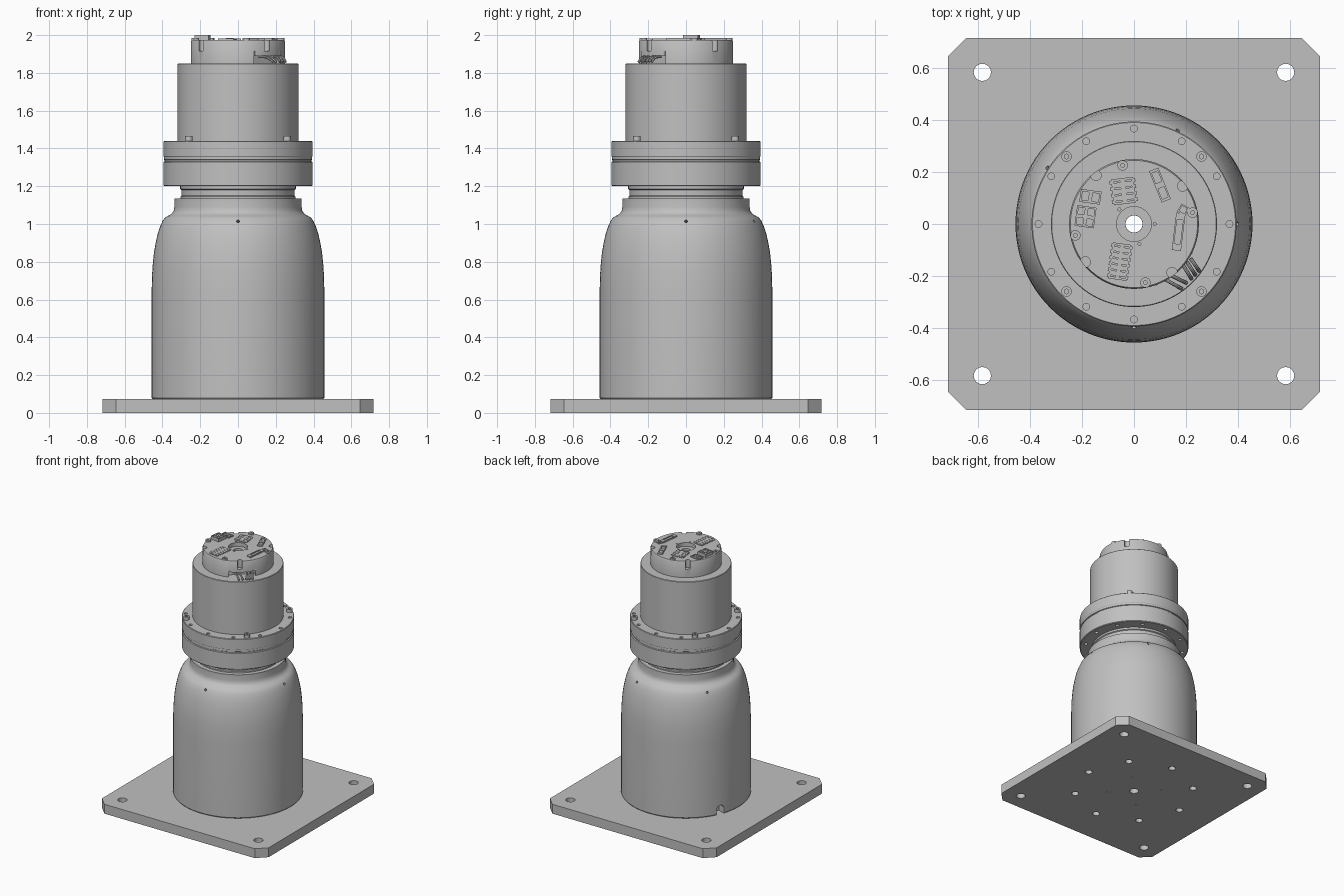
import bpy, bmesh
from math import radians, cos, sin, pi
from mathutils import Matrix, Vector

cube = bpy.data.objects.get("Cube")
if cube:
    bpy.data.objects.remove(cube, do_unlink=True)

GREY = (0.53, 0.53, 0.53, 1)
metal = bpy.data.materials.new("machined_grey")
metal.use_nodes = True
metal.diffuse_color = GREY
metal.node_tree.nodes["Principled BSDF"].inputs["Base Color"].default_value = GREY

BORE = 0.033
PLATE_TOP, FLANGE_TOP, HOUSING_TOP, CAP_TOP = 0.073, 1.44, 1.85, 1.975


def polar(r, deg, z=0):
    return Vector((r * cos(radians(deg)), r * sin(radians(deg)), z))


def place(pos, turn=0):
    return Matrix.Translation(pos) @ Matrix.Rotation(radians(turn), 4, "Z")


def add_box(bm, size, matrix):
    scale = Matrix.Diagonal((*size, 1))
    return bmesh.ops.create_cube(bm, size=1, matrix=matrix @ scale)["verts"]


def add_cyl(bm, r, depth, matrix, sides=24):
    bmesh.ops.create_cone(bm, cap_ends=True, segments=sides, radius1=r,
                          radius2=r, depth=depth, matrix=matrix)


def add_holes(bm, r, depth, z, ring, angles, sides=20):
    for a in angles:
        add_cyl(bm, r, depth, place(polar(ring, a, z)), sides)


def shade(mesh):
    mesh.shade_smooth()
    mesh.set_sharp_from_angle(angle=radians(30))


def make(name, bm):
    mesh = bpy.data.meshes.new(name)
    bmesh.ops.recalc_face_normals(bm, faces=bm.faces)
    bm.to_mesh(mesh)
    bm.free()
    mesh.materials.append(metal)
    shade(mesh)
    obj = bpy.data.objects.new(name, mesh)
    bpy.context.collection.objects.link(obj)
    return obj


def bake(obj):
    """Replace the object's mesh with its modified result."""
    bpy.context.view_layer.update()
    graph = bpy.context.evaluated_depsgraph_get()
    mesh = bpy.data.meshes.new_from_object(obj.evaluated_get(graph))
    obj.modifiers.clear()
    obj.data = mesh
    shade(mesh)


def carve(obj, cutter_bm):
    cutter = make("cutter", cutter_bm)
    cutter.hide_render = True
    mod = obj.modifiers.new("cut", "BOOLEAN")
    mod.operation, mod.solver, mod.object = "DIFFERENCE", "EXACT", cutter
    bake(obj)
    bpy.data.objects.remove(cutter, do_unlink=True)


def lathe(name, profile, steps=96):
    """Spin an outer profile around z, closed by the central bore."""
    points = [(BORE, profile[0][1]), *profile, (BORE, profile[-1][1])]
    bm = bmesh.new()
    verts = [bm.verts.new((r, 0, z)) for r, z in points]
    edges = [bm.edges.new((verts[i - 1], verts[i])) for i in range(len(verts))]
    bmesh.ops.spin(bm, geom=verts + edges, axis=(0, 0, 1), cent=(0, 0, 0),
                   angle=2 * pi, steps=steps)
    bmesh.ops.remove_doubles(bm, verts=bm.verts, dist=1e-5)
    return make(name, bm)


# Base plate with chamfered corners and mounting holes
bm = bmesh.new()
add_box(bm, (1.434, 1.434, PLATE_TOP), place((0, 0, PLATE_TOP / 2)))
upright = [e for e in bm.edges if abs(e.verts[0].co.z - e.verts[1].co.z) > 0.01]
bmesh.ops.bevel(bm, geom=upright, offset=0.07, segments=1, affect="EDGES")
base_plate = make("base_plate", bm)
cut = bmesh.new()
add_holes(cut, 0.033, 0.3, 0, 0.827, range(45, 360, 90), 32)
add_holes(cut, 0.026, 0.1, 0, 0.43, range(0, 360, 45))
add_holes(cut, 0.006, 0.04, 0, 0.2, range(45, 360, 90), 12)
add_cyl(cut, BORE, 0.3, place((0, 0, 0)), 32)
carve(base_plate, cut)

# Rounded body shell with collar
body = lathe("body_shell", [
    (0.451, PLATE_TOP), (0.457, 0.08), (0.457, 0.65), (0.455, 0.73), (0.451, 0.79),
    (0.445, 0.85), (0.436, 0.9), (0.425, 0.95), (0.413, 0.985), (0.4, 1.015),
    (0.387, 1.033), (0.373, 1.042), (0.36, 1.048), (0.348, 1.058), (0.34, 1.072),
    (0.337, 1.09), (0.337, 1.135)])
cut = bmesh.new()
for a in (-90, 0, 65, 147):
    tilt = place(polar(0.4, a, 1.015), a) @ Matrix.Rotation(radians(60), 4, "Y")
    add_cyl(cut, 0.008, 0.06, tilt, 12)
# arched cable outlet near the floor
outlet = place(polar(0.46, 157, 0.115), 157)
add_cyl(cut, 0.03, 0.14, outlet @ Matrix.Rotation(pi / 2, 4, "Y"))
carve(body, cut)
cut = bmesh.new()
add_box(cut, (0.14, 0.06, 0.08), place(polar(0.46, 157, 0.075), 157))
carve(body, cut)

# Neck
lathe("neck", [(0.305, 1.135), (0.305, 1.145), (0.299, 1.15), (0.299, 1.18),
               (0.306, 1.185), (0.306, 1.2)])

# Two-piece flange with a groove between its halves
flange = lathe("flange", [
    (0.39, 1.2), (0.395, 1.205), (0.395, 1.328), (0.388, 1.331), (0.388, 1.338),
    (0.393, 1.341), (0.393, 1.356), (0.395, 1.359), (0.395, 1.436),
    (0.391, FLANGE_TOP)])
cut = bmesh.new()
add_holes(cut, 0.013, 0.06, FLANGE_TOP, 0.368, range(0, 360, 30))
add_holes(cut, 0.013, 0.06, 1.2, 0.355, range(0, 360, 30))
carve(flange, cut)

# Socket-head flange bolts
bm = bmesh.new()
add_holes(bm, 0.02, 0.025, FLANGE_TOP + 0.0125, 0.368, range(45, 360, 90), 24)
bolts = make("flange_bolts", bm)
cut = bmesh.new()
add_holes(cut, 0.01, 0.03, FLANGE_TOP + 0.025, 0.368, range(45, 360, 90), 6)
carve(bolts, cut)

# Motor housing
lathe("motor_housing", [(0.32, FLANGE_TOP), (0.32, HOUSING_TOP - 0.003),
                        (0.317, HOUSING_TOP)])

# Electronics cap with hub recess, edge notches and a wire window
cap = lathe("electronics_cap", [(0.25, HOUSING_TOP), (0.25, 1.965),
                                (0.245, CAP_TOP)])
cut = bmesh.new()
add_holes(cut, 0.02, 0.12, CAP_TOP, 0.238, range(38, 360, 90))
add_cyl(cut, 0.067, 0.06, place((0, 0, CAP_TOP)), 48)
add_box(cut, (0.1, 0.19, 0.06), place(polar(0.245, -48, 1.86), -48))
add_holes(cut, 0.006, 0.02, CAP_TOP, 0.08, (0, 135, 285), 12)
carve(cap, cut)

# Window lip
bm = bmesh.new()
add_box(bm, (0.04, 0.19, 0.025), place(polar(0.215, -48, 1.9025), -48))
make("wire_window_lip", bm)

# Cap screws
bm = bmesh.new()
add_holes(bm, 0.02, 0.02, CAP_TOP, 0.23, range(11, 360, 90))
cap_screws = make("cap_screws", bm)
cut = bmesh.new()
add_holes(cut, 0.008, 0.02, CAP_TOP + 0.01, 0.23, range(11, 360, 90), 6)
carve(cap_screws, cut)


# Plug sockets: a block with a grid of pockets
def connector(name, x, y, turn, w, d, top, cols, rows):
    frame = place((x, y, 0), turn)
    bm = bmesh.new()
    h = top - CAP_TOP + 0.01
    add_box(bm, (w, d, h), frame @ Matrix.Translation((0, 0, top - h / 2)))
    block = make(name, bm)
    cut = bmesh.new()
    for i in range(cols):
        for j in range(rows):
            spot = ((i + 0.5) / cols - 0.5) * w, ((j + 0.5) / rows - 0.5) * d, top
            add_box(cut, (0.65 * w / cols, 0.65 * d / rows, 0.014),
                    frame @ Matrix.Translation(spot))
    carve(block, cut)


connector("power_socket", -0.187, 0.028, -8, 0.075, 0.08, 2.0, 2, 2)
connector("brake_socket", -0.168, 0.105, -8, 0.08, 0.05, 1.984, 2, 1)
connector("encoder_socket", 0.1, 0.15, 22, 0.038, 0.13, 1.985, 1, 2)
connector("signal_socket", 0.172, -0.03, -7, 0.036, 0.145, 1.985, 1, 1)
connector("small_socket", 0.19, 0.055, -30, 0.035, 0.035, 1.983, 1, 1)


# Low pin headers with toothed edges and slots
def pin_header(name, x, y, turn, w, d, rows):
    frame = place((x, y, CAP_TOP), turn)
    bm = bmesh.new()
    add_box(bm, (w * 0.86, d, 0.012), frame)
    header = make(name, bm)
    cut, teeth = bmesh.new(), bmesh.new()
    for j in range(rows):
        v = ((j + 0.5) / rows - 0.5) * d
        for u in (-0.22, 0.22):
            add_box(cut, (w * 0.25, 0.005, 0.02), frame @ Matrix.Translation((u * w, v, 0.006)))
        for u in (-0.46, 0.46):
            add_box(teeth, (w * 0.08, d / rows * 0.55, 0.012), frame @ Matrix.Translation((u * w, v, 0)))
    carve(header, cut)
    make(name + "_teeth", teeth)


pin_header("rear_pin_header", -0.04, 0.127, 7, 0.1, 0.1, 4)
pin_header("front_pin_header", -0.055, -0.145, -8, 0.082, 0.14, 6)


# Motor wires leaving the window
def wire(index, start, end):
    curve = bpy.data.curves.new("wire_path", "CURVE")
    curve.dimensions, curve.bevel_depth, curve.bevel_resolution = "3D", 0.007, 2
    curve.use_fill_caps = True
    spline = curve.splines.new("BEZIER")
    spline.bezier_points.add(2)
    a, b = Vector((*start, 1.885)), Vector((*end, 1.858))
    middle = a.lerp(b, 0.6) + Vector((0, 0, 0.012))
    for point, co in zip(spline.bezier_points, (a, middle, b)):
        point.co = co
        point.handle_left_type = point.handle_right_type = "AUTO"
    path = bpy.data.objects.new("wire_path", curve)
    bpy.context.collection.objects.link(path)
    bpy.context.view_layer.update()
    graph = bpy.context.evaluated_depsgraph_get()
    bm = bmesh.new()
    bm.from_mesh(bpy.data.meshes.new_from_object(path.evaluated_get(graph)))
    bpy.data.objects.remove(path, do_unlink=True)
    make(f"motor_wire_{index}", bm)


for k in range(2):
    wire(k, (0.11 + 0.012 * k, -0.208 + 0.02 * k), (0.185 + 0.018 * k, -0.25 + 0.022 * k))
for k in range(3):
    wire(k + 2, (0.19 + 0.014 * k, -0.16 + 0.014 * k), (0.222 + 0.015 * k, -0.212 + 0.015 * k))
